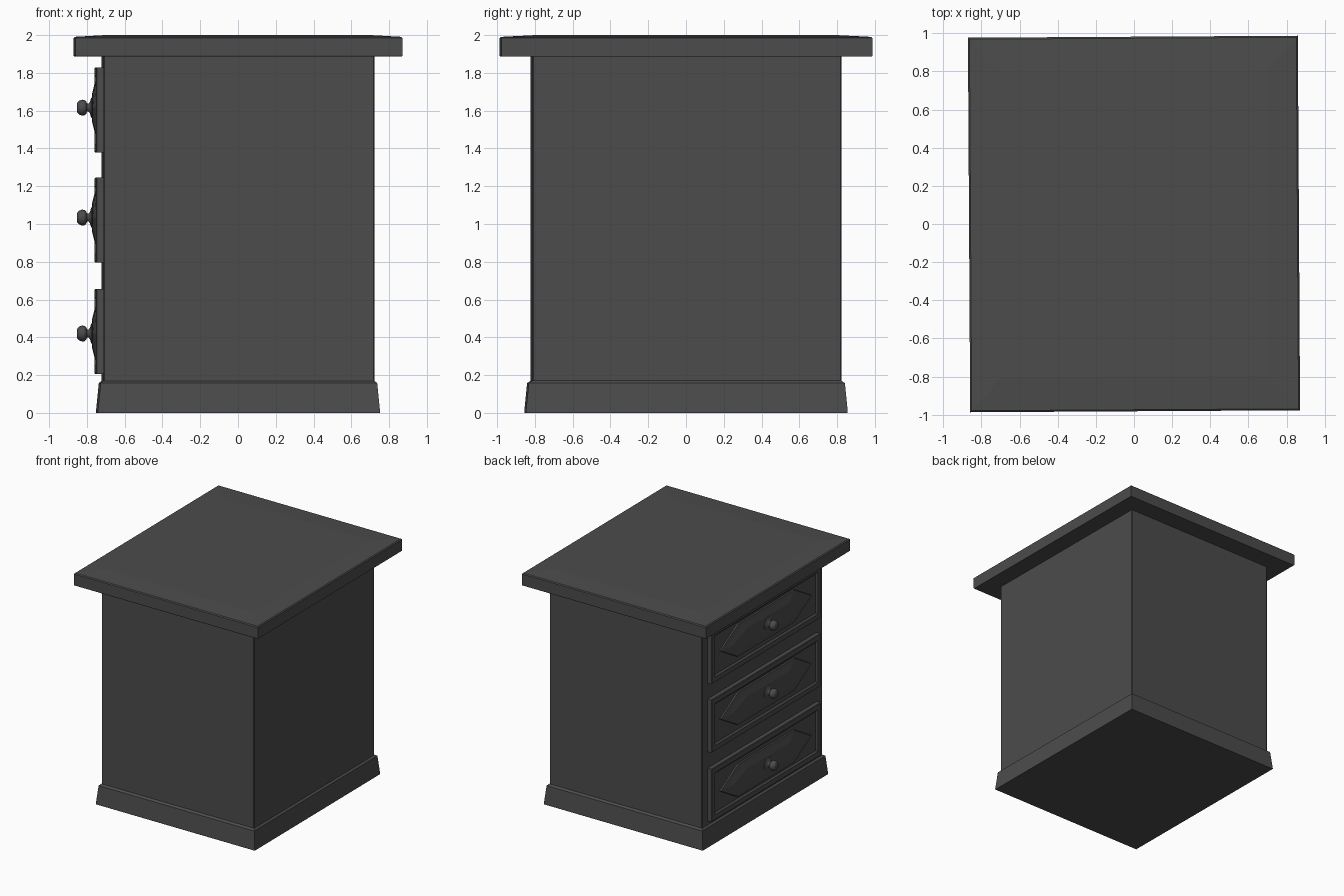
import bpy, bmesh, math
from mathutils import Matrix

if "Cube" in bpy.data.objects:
    bpy.data.objects.remove(bpy.data.objects["Cube"])

TURN = Matrix.Rotation(0.006, 4, 'Z')   # the whole cabinet is turned very slightly

# Dark charcoal finish
dark = bpy.data.materials.new("charcoal")
dark.diffuse_color = (0.072, 0.072, 0.072, 1.0)
dark.use_nodes = True
dark.node_tree.nodes["Principled BSDF"].inputs["Base Color"].default_value = dark.diffuse_color


def loft(name, rings, smooth=False):
    """Skin a stack of equal-count rings and cap both ends."""
    bm = bmesh.new()
    loops = [[bm.verts.new(TURN @ Matrix.Translation(p).translation) for p in r] for r in rings]
    n = len(loops[0])
    for a, b in zip(loops, loops[1:]):
        for i in range(n):
            j = (i + 1) % n
            bm.faces.new((a[i], a[j], b[j], b[i]))
    bm.faces.new(loops[0])
    bm.faces.new(loops[-1])
    bmesh.ops.recalc_face_normals(bm, faces=bm.faces)
    me = bpy.data.meshes.new(name)
    bm.to_mesh(me)
    bm.free()
    me.materials.append(dark)
    ob = bpy.data.objects.new(name, me)
    bpy.context.collection.objects.link(ob)
    if smooth:
        bpy.ops.object.select_all(action='DESELECT')
        ob.select_set(True)
        bpy.context.view_layer.objects.active = ob
        bpy.ops.object.shade_smooth_by_angle(angle=math.radians(50))
    return ob


def slab(hx, hy, z):
    return [(-hx, -hy, z), (hx, -hy, z), (hx, hy, z), (-hx, hy, z)]


def front_rect(hy, hz, x, zc):
    return [(x, -hy, zc - hz), (x, hy, zc - hz), (x, hy, zc + hz), (x, -hy, zc + hz)]


def front_hex(tip, shoulder, hz, x, zc):
    return [(x, -tip, zc), (x, -shoulder, zc - hz), (x, shoulder, zc - hz),
            (x, tip, zc), (x, shoulder, zc + hz), (x, -shoulder, zc + hz)]


def front_circle(r, x, zc, n=20):
    return [(x, r * math.cos(2 * math.pi * i / n), zc + r * math.sin(2 * math.pi * i / n))
            for i in range(n)]


# Flared plinth
loft("plinth", [slab(*s) for s in (
    (0.747, 0.852, 0.0), (0.747, 0.852, 0.008), (0.732, 0.837, 0.158), (0.717, 0.818, 0.170))])

# Cabinet body, with slim chamfered corners
c = 0.005
hx, hy = 0.717, 0.818
outline = [(-hx + c, -hy), (hx - c, -hy), (hx, -hy + c), (hx, hy - c),
           (hx - c, hy), (-hx + c, hy), (-hx, hy - c), (-hx, -hy + c)]
loft("cabinet_body", [[(x, y, z) for x, y in outline] for z in (0.165, 1.893)])

# Overhanging top with a shallow sloped border
loft("table_top", [slab(*s) for s in (
    (0.862, 0.979, 1.886), (0.865, 0.982, 1.891), (0.865, 0.982, 1.984),
    (0.857, 0.974, 1.991), (0.700, 0.800, 2.0))])

# Three drawers on the -x side
knob_profile = ((0.055, -0.762), (0.055, -0.775), (0.045, -0.780), (0.032, -0.783),
                (0.022, -0.790), (0.021, -0.799), (0.034, -0.804), (0.041, -0.814),
                (0.042, -0.826), (0.037, -0.840), (0.030, -0.848), (0.024, -0.852))
for label, zc, zk in (("lower", 0.430, 0.420), ("middle", 1.020, 1.034), ("upper", 1.604, 1.616)):
    # Framed front with recessed field
    loft(label + "_drawer_front", [front_rect(*r, zc) for r in (
        (0.742, 0.225, -0.70), (0.742, 0.225, -0.751), (0.737, 0.220, -0.756),
        (0.700, 0.180, -0.756), (0.688, 0.166, -0.744))])
    # Raised hexagonal panel
    loft(label + "_drawer_panel", [front_hex(*r, zk) for r in (
        (0.625, 0.385, 0.142, -0.738), (0.618, 0.380, 0.137, -0.755),
        (0.550, 0.335, 0.105, -0.763), (0.480, 0.295, 0.070, -0.772))])
    # Turned knob
    loft(label + "_drawer_knob", [front_circle(r, x, zk) for r, x in knob_profile], True)
